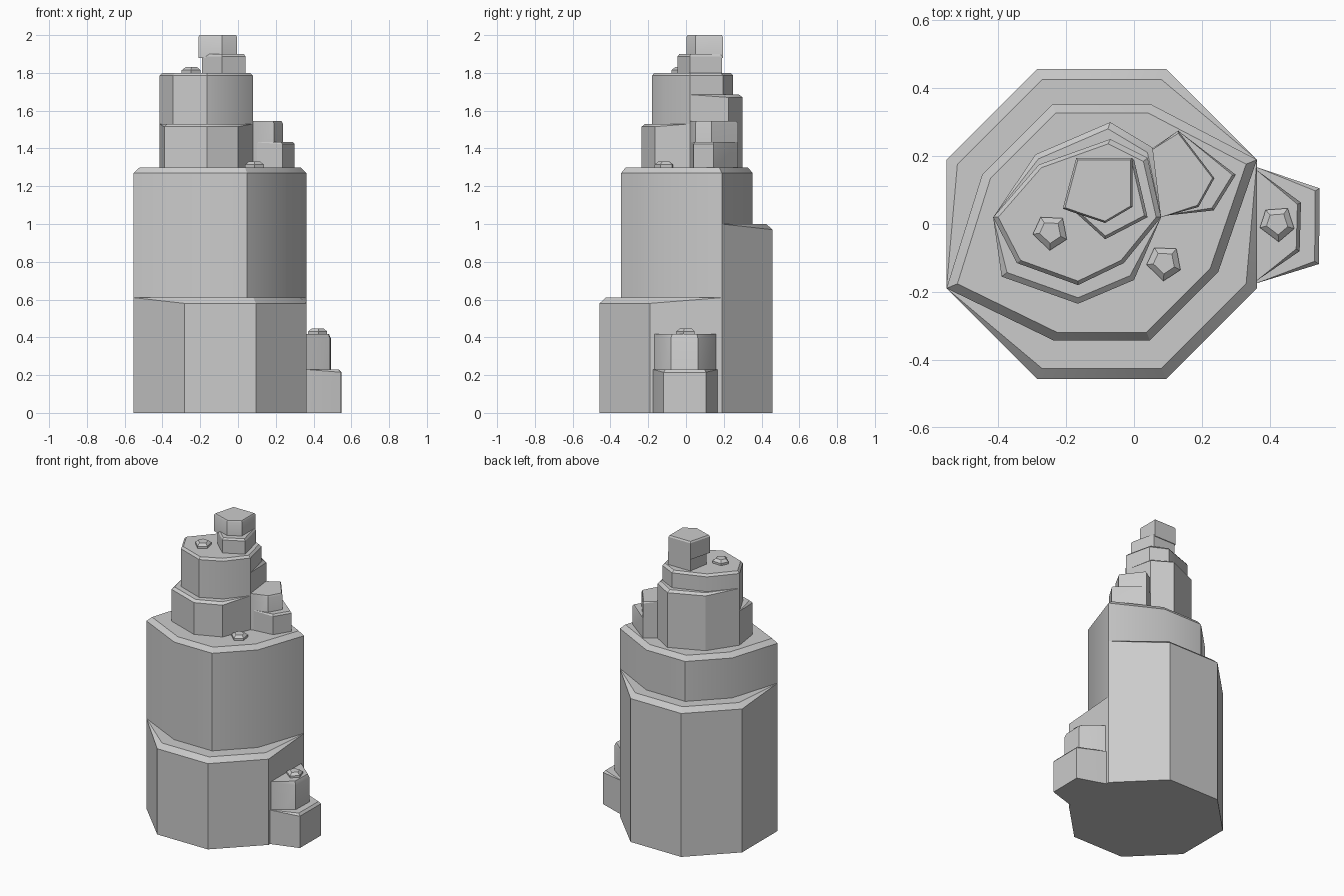
import bpy, bmesh, math
from mathutils import Vector

if "Cube" in bpy.data.objects:
    bpy.data.objects.remove(bpy.data.objects["Cube"], do_unlink=True)

stone = bpy.data.materials.new("grey_stone")
stone.use_nodes = True
stone.diffuse_color = (0.6, 0.6, 0.6, 1)
stone.node_tree.nodes["Principled BSDF"].inputs["Base Color"].default_value = (0.6, 0.6, 0.6, 1)


def rock(name, outline, base, top, shrink=0.93, drop=0.03, pins=(), center=None):
    """Upright prism with a chamfered top; pinned corners are left unchamfered."""
    pts = [Vector(p) for p in outline]
    mid = Vector(center) if center else sum(pts, Vector((0, 0))) / len(pts)
    bm = bmesh.new()
    low, rim, cap = [], [], []
    for i, p in enumerate(pts):
        low.append(bm.verts.new((p.x, p.y, base)))
        if i in pins:
            rim.append(bm.verts.new((p.x, p.y, top)))
            cap.append(rim[-1])
        else:
            rim.append(bm.verts.new((p.x, p.y, top - drop)))
            q = mid + (p - mid) * shrink
            cap.append(bm.verts.new((q.x, q.y, top)))
    for i in range(len(pts)):
        j = (i + 1) % len(pts)
        bm.faces.new((low[i], low[j], rim[j], rim[i]))
        ring = list(dict.fromkeys((rim[i], rim[j], cap[j], cap[i])))
        if len(ring) > 2:
            bm.faces.new(ring)
    bm.faces.new(cap)
    bm.faces.new(low)
    bmesh.ops.recalc_face_normals(bm, faces=bm.faces)
    mesh = bpy.data.meshes.new(name)
    bm.to_mesh(mesh)
    bm.free()
    mesh.materials.append(stone)
    obj = bpy.data.objects.new(name, mesh)
    bpy.context.collection.objects.link(obj)
    bpy.ops.object.select_all(action="DESELECT")
    obj.select_set(True)
    bpy.context.view_layer.objects.active = obj
    bpy.ops.object.shade_smooth_by_angle(angle=math.radians(30))
    return obj


# Main column: an octagon split along a diagonal into a low front and a high back
axis = Vector((-0.095, 0))
octagon = [axis + Vector((math.cos(a), math.sin(a))) * 0.495
           for a in (math.radians(22.5 + 45 * i) for i in range(8))]
column = [p if i in (0, 4) else axis + (p - axis) * (0.77 if i < 4 else 0.75)
          for i, p in enumerate(octagon)]
rock("back_ledge", octagon[:5], 0, 1.0, pins=(0, 4), center=axis)
rock("front_ledge", octagon[4:] + octagon[:1], 0, 0.61, pins=(0, 4), center=axis)
rock("main_column", column, 0, 1.3, center=axis)

# Upper tower with its own front and back ledges
left, right = (-0.415, 0.02), (0.08, 0.02)
hub = (-0.165, 0.02)
rock("tower_front_ledge",
     [left, (-0.39, -0.155), (-0.165, -0.235), (0, -0.165), right],
     1.28, 1.53, 0.93, 0.015, (0, 4), hub)
rock("tower_back_ledge",
     [right, (0.055, 0.225), (-0.07, 0.3), (-0.29, 0.205), left],
     1.28, 1.685, 0.93, 0.015, (0, 4), hub)
rock("upper_tower",
     [left, (-0.345, -0.115), (-0.165, -0.18), (-0.03, -0.115), right,
      (0.04, 0.195), (-0.07, 0.25), (-0.28, 0.175)],
     1.28, 1.8, 0.94, 0.015, center=hub)

# Stacked stones at the peak
rock("peak_base",
     [(-0.19, 0.05), (-0.085, -0.045), (0.04, 0.02), (0, 0.19), (-0.165, 0.19)],
     1.78, 1.9, 0.92, 0.012)
rock("peak_stone",
     [(-0.21, 0.045), (-0.085, 0.003), (-0.005, 0.05), (-0.005, 0.195), (-0.17, 0.195)],
     1.88, 2.0, 0.94, 0.01)

# Shoulder stones beside the upper tower
tip = (0.13, 0.275)
rock("shoulder_low",
     [(0.05, 0.02), (0.235, 0.04), (0.3, 0.145), tip, (0.05, 0.22)],
     1.28, 1.435, 0.93, 0.012, (0, 3, 4))
rock("shoulder_high",
     [right, (0.19, 0.05), (0.237, 0.135), tip, (0.055, 0.22)],
     1.28, 1.545, 0.94, 0.012, (0, 4))

# Small buttress at the foot
rock("foot_low",
     [(0.3, -0.185), (0.36, -0.175), (0.545, -0.118), (0.547, 0.105), (0.36, 0.168), (0.3, 0.185)],
     0, 0.23, 0.93, 0.015, (0, 1, 4, 5), (0.36, 0))
rock("foot_high",
     [(0.3, -0.185), (0.36, -0.168), (0.488, -0.08), (0.492, 0.063), (0.36, 0.16), (0.3, 0.185)],
     0, 0.418, 0.92, 0.025, (0, 1, 4, 5), (0.36, 0))

# Loose pebbles
pebble = [(-0.05, -0.005), (0, -0.053), (0.05, -0.02), (0.038, 0.042), (-0.027, 0.045)]
for name, x, y, z, turn in (("tower_pebble", -0.248, -0.025, 1.8, 0),
                            ("column_pebble", 0.087, -0.115, 1.3, 0),
                            ("foot_pebble", 0.42, 0, 0.417, 0.12)):
    c, s = math.cos(turn), math.sin(turn)
    rock(name, [(x + c * u - s * v, y + s * u + c * v) for u, v in pebble],
         z - 0.01, z + 0.03, 0.62, 0.016)
